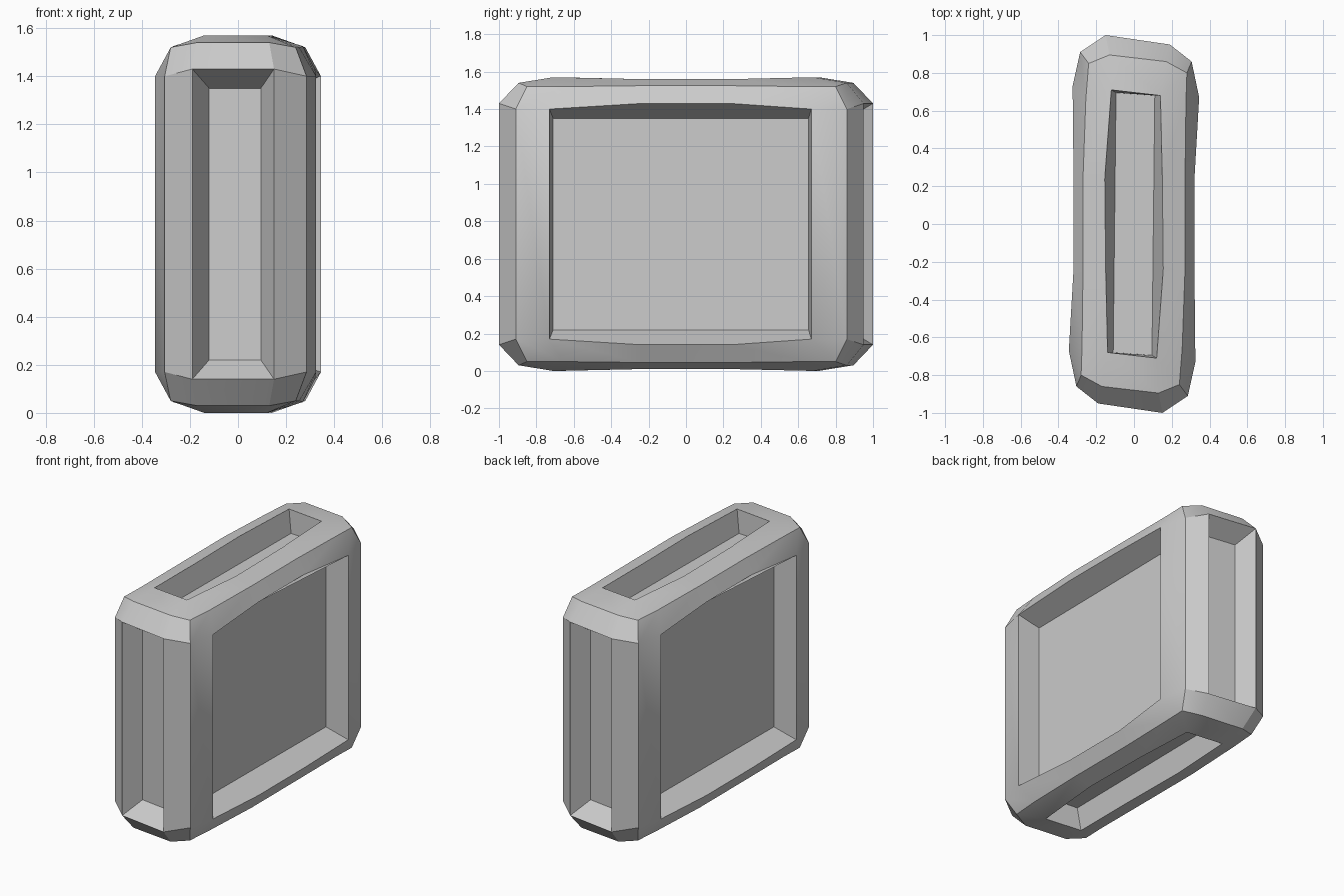
import bpy, bmesh, math
from mathutils import Vector

cube = bpy.data.objects.get("Cube")
if cube:
    bpy.data.objects.remove(cube, do_unlink=True)

HEIGHT = 1.57

grey = bpy.data.materials.new("plain grey")
grey.use_nodes = True
COLOUR = (0.6, 0.6, 0.6, 1)
grey.diffuse_color = COLOUR
shader = next(n for n in grey.node_tree.nodes if n.type == 'BSDF_PRINCIPLED')
shader.inputs["Base Color"].default_value = COLOUR

# Half rings of the frame, from the front around one side to the back;
# the other half is the same turned by half a circle.
girth = [(.15, -1, 1.43), (.285, -.91, 1.4), (.325, -.73, 1.4), (.32, -.24, 1.43),
         (.32, .24, 1.43), (.345, .67, 1.4), (.305, .86, 1.4), (.19, .95, 1.43)]
shoulder = [(.13, -.895, 1.54), (.24, -.85, 1.52), (.255, -.66, 1.52), (.27, -.24, 1.525),
            (.27, .24, 1.525), (.275, .65, 1.52), (.28, .8, 1.52), (.17, .86, 1.54)]
rim = [(.12, -.71, 1.57), (.155, -.24, 1.56), (.15, .24, 1.56), (.14, .68, 1.57)]

# Corners of the sunken panels: end caps, big sides, front and back
cap_floor = [(.095, -.695, 1.42), (.11, .68, 1.42)]
side_floor = [(.175, -.71, 1.35), (.19, .655, 1.35)]
end_floor = [(.095, -.866, 1.35), (-.12, -.835, 1.35)]

bm = bmesh.new()


def place(point, turn, flip):
    """Turn a point half a circle and/or flip it top to bottom."""
    x, y, z = point
    return Vector((x * turn, y * turn, HEIGHT - z if flip else z))


def face(points, turn, flip):
    bm.faces.new([bm.verts.new(place(p, turn, flip)) for p in points])


def upright(a, b, turn):
    """Face that runs from the top half straight down to its mirror image."""
    corners = [place(a, turn, False), place(b, turn, False),
               place(b, turn, True), place(a, turn, True)]
    bm.faces.new([bm.verts.new(c) for c in corners])


def opposite(point):
    return (-point[0], -point[1], point[2])


for turn in (1, -1):
    ring = girth + [opposite(girth[0])]
    upper = shoulder + [opposite(shoulder[0])]
    front = [girth[0], opposite(girth[7])]

    for flip in (False, True):
        # Sloping band between girth and shoulder
        for i in range(8):
            face([ring[i], ring[i + 1], upper[i + 1], upper[i]], turn, flip)
        # Band between shoulder and cap opening, with corner patches
        face([rim[0]] + shoulder[:3], turn, flip)
        for i in range(3):
            face([rim[i], shoulder[i + 2], shoulder[i + 3], rim[i + 1]], turn, flip)
        face([rim[3]] + shoulder[5:], turn, flip)
        face([rim[3], upper[7], upper[8], opposite(rim[0])], turn, flip)
        # Cap recess walls
        face(rim + cap_floor[::-1], turn, flip)
        face([rim[3], opposite(rim[0]), opposite(cap_floor[0]), cap_floor[1]], turn, flip)
        # Upper and lower walls of the side and end recesses
        face(girth[2:6] + side_floor[::-1], turn, flip)
        face(front + end_floor[::-1], turn, flip)

    # Corner posts
    for i in (0, 1, 5, 6):
        upright(girth[i], girth[i + 1], turn)
    # Upright recess walls and floors
    upright(girth[2], side_floor[0], turn)
    upright(*side_floor, turn)
    upright(side_floor[1], girth[5], turn)
    upright(front[0], end_floor[0], turn)
    upright(*end_floor, turn)
    upright(end_floor[1], front[1], turn)

# Cap recess floors
for flip in (False, True):
    face(cap_floor + [opposite(p) for p in cap_floor], 1, flip)

bmesh.ops.remove_doubles(bm, verts=bm.verts, dist=0.001)
bmesh.ops.recalc_face_normals(bm, faces=bm.faces)

mesh = bpy.data.meshes.new("panelled_block")
bm.to_mesh(mesh)
bm.free()
mesh.materials.append(grey)
block = bpy.data.objects.new("panelled_block", mesh)
bpy.context.collection.objects.link(block)
bpy.context.view_layer.objects.active = block
block.select_set(True)
bpy.ops.object.shade_smooth_by_angle(angle=math.radians(30))
